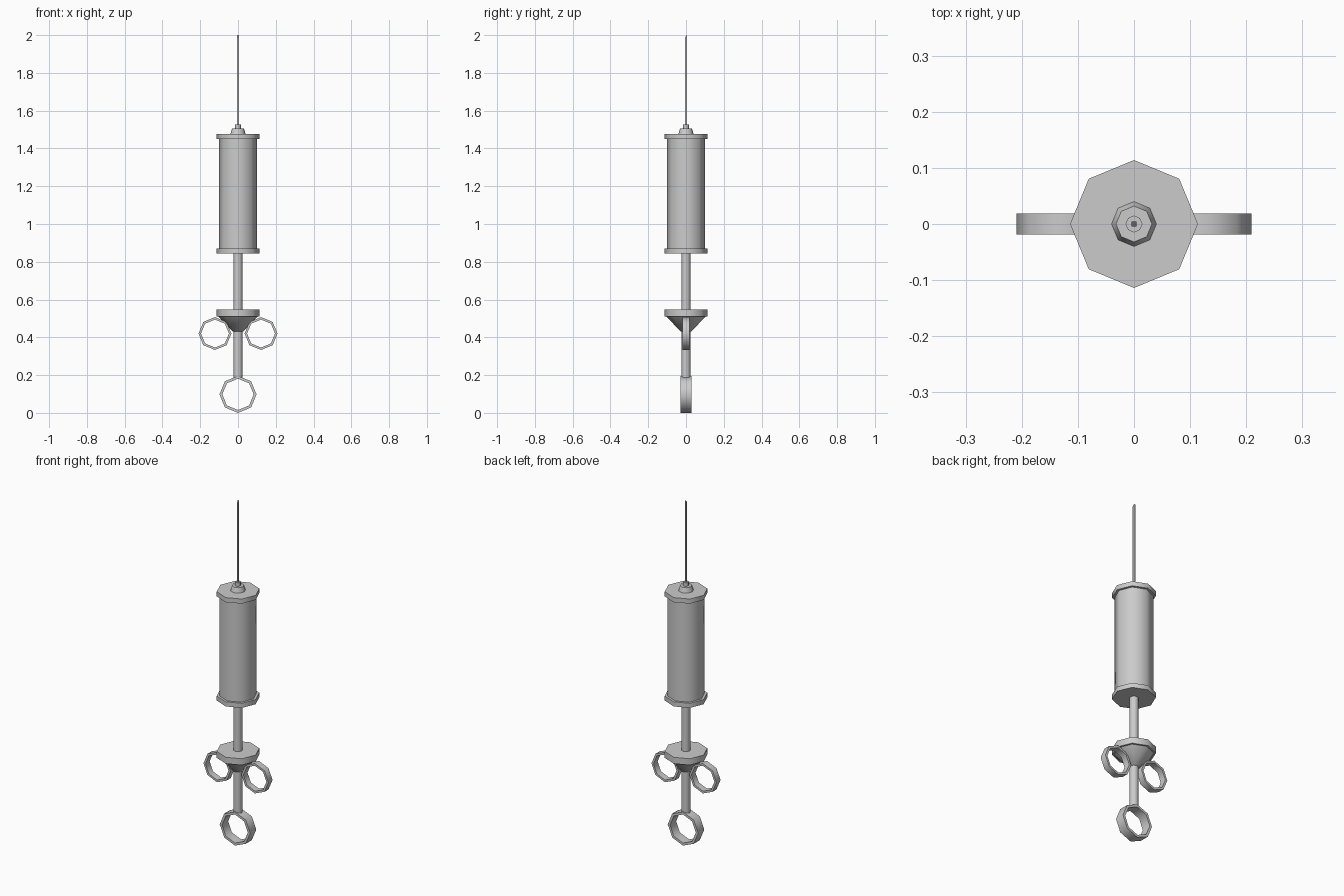
import bpy, bmesh
from math import cos, sin, pi, radians

cube = bpy.data.objects.get("Cube")
if cube:
    bpy.data.objects.remove(cube, do_unlink=True)

SIDES = 8
steel = bpy.data.materials.new("plain_grey")
steel.use_nodes = True
grey = (0.6, 0.6, 0.6, 1)
steel.diffuse_color = grey
steel.node_tree.nodes["Principled BSDF"].inputs["Base Color"].default_value = grey


def finish(name, bm, angle=50):
    """Turn a bmesh into a shaded object."""
    bmesh.ops.recalc_face_normals(bm, faces=bm.faces)
    mesh = bpy.data.meshes.new(name)
    bm.to_mesh(mesh)
    bm.free()
    mesh.materials.append(steel)
    obj = bpy.data.objects.new(name, mesh)
    bpy.context.collection.objects.link(obj)
    bpy.ops.object.select_all(action='DESELECT')
    obj.select_set(True)
    bpy.context.view_layer.objects.active = obj
    bpy.ops.object.shade_smooth_by_angle(angle=radians(angle))
    return obj


def lathe(name, profile, sides=SIDES, turn=0.0, angle=50):
    """Closed solid of revolution from (radius, z) points."""
    bm = bmesh.new()
    loops = [[bm.verts.new((r * cos(turn + 2 * pi * i / sides),
                            r * sin(turn + 2 * pi * i / sides), z))
              for i in range(sides)] for r, z in profile]
    for a, b in zip(loops, loops[1:]):
        for i in range(sides):
            j = (i + 1) % sides
            bm.faces.new((a[i], a[j], b[j], b[i]))
    bm.faces.new(loops[0])
    bm.faces.new(loops[-1])
    return finish(name, bm, angle)


def ring(name, x, z, outer, inner, half):
    """Flat octagonal band whose hole runs along y."""
    bm = bmesh.new()
    corners = [(outer, -half), (outer, half), (inner, half), (inner, -half)]
    loops = [[bm.verts.new((x + r * cos(2 * pi * i / SIDES), y,
                            z + r * sin(2 * pi * i / SIDES)))
              for r, y in corners] for i in range(SIDES)]
    for i in range(SIDES):
        a, b = loops[i], loops[(i + 1) % SIDES]
        for k in range(4):
            m = (k + 1) % 4
            bm.faces.new((a[k], a[m], b[m], b[k]))
    return finish(name, bm)


# Barrel with its end caps
lathe("barrel", [(0.1, 0.86), (0.1, 1.46)])
for name, low, high in (("lower_cap", 0.843, 0.87), ("upper_cap", 1.45, 1.477)):
    lathe(name, [(0.114, low), (0.114, high)])

# Needle hub, collar and needle with a slanted tip
lathe("needle_hub", [(0.042, 1.47), (0.032, 1.505)])
lathe("needle_collar", [(0.015, 1.50), (0.015, 1.526)])
needle = lathe("needle", [(0.0065, 1.52), (0.0065, 1.995)], 4, pi / 4, 30)
for v in needle.data.vertices:
    if v.co.z > 1.9:
        v.co.z += 0.005 if v.co.y > 0 else -0.005

# Plunger rod, finger plate and its cone
lathe("plunger_rod", [(0.024, 0.185), (0.024, 0.85)])
lathe("finger_plate", [(0.114, 0.51), (0.114, 0.547)])
lathe("finger_plate_cone", [(0.028, 0.43), (0.105, 0.512)])

# Finger rings and thumb ring
for side, x in (("left", 0.122), ("right", -0.122)):
    ring(side + "_finger_ring", x, 0.42, 0.087, 0.074, 0.019)
ring("thumb_ring", 0, 0.098, 0.098, 0.083, 0.028)
